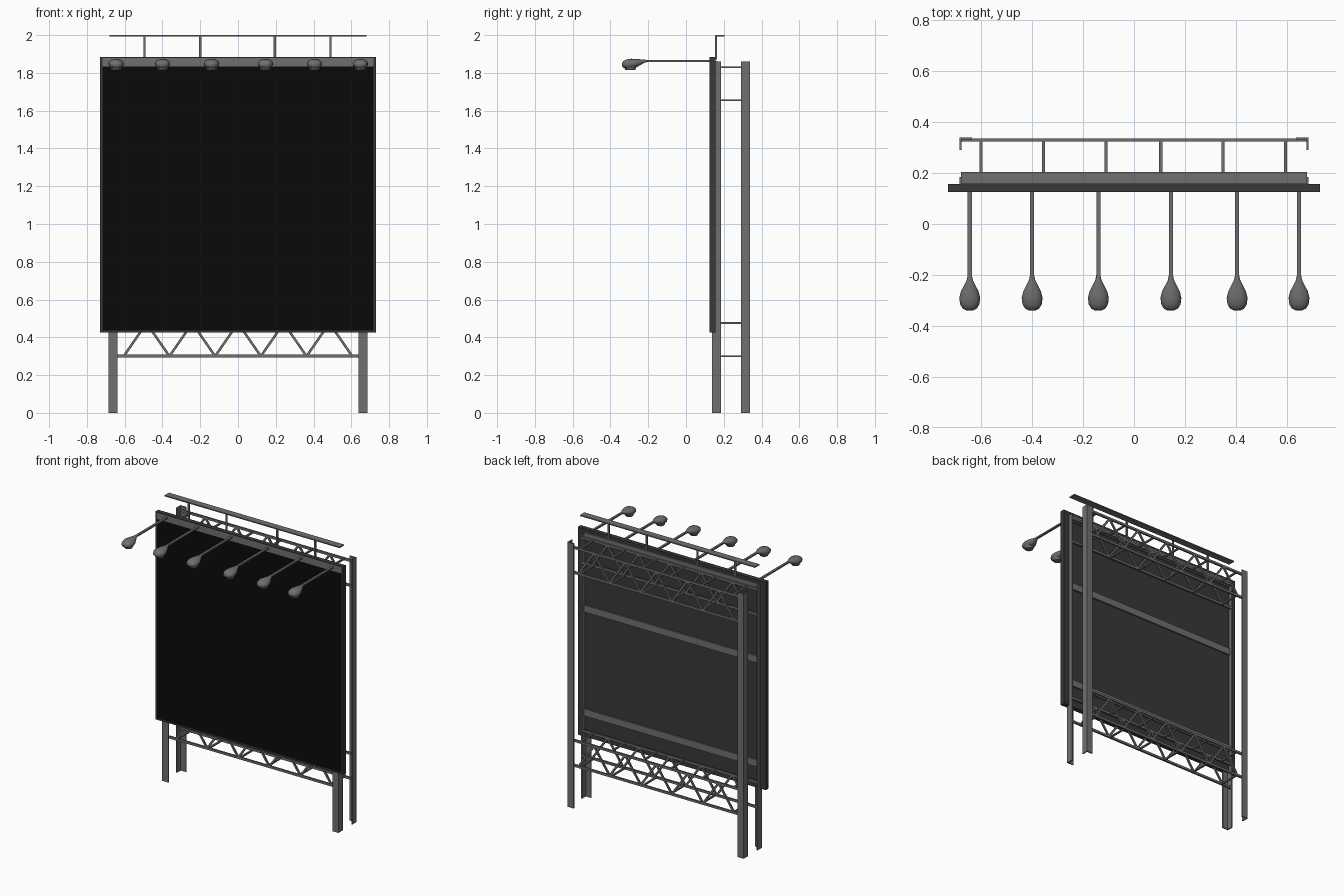
import bpy, bmesh, math
from mathutils import Vector, Matrix

if "Cube" in bpy.data.objects:
    bpy.data.objects.remove(bpy.data.objects["Cube"])


def material(name, value):
    m = bpy.data.materials.new(name)
    m.use_nodes = True
    m.diffuse_color = (value, value, value, 1)
    m.node_tree.nodes["Principled BSDF"].inputs["Base Color"].default_value = (value, value, value, 1)
    return m


STEEL = material("grey steel", 0.16)
FRAME = material("dark grey frame", 0.04)
BLACK = material("black panel", 0.003)


def finish(name, bm, mat):
    bmesh.ops.recalc_face_normals(bm, faces=bm.faces)
    me = bpy.data.meshes.new(name)
    bm.to_mesh(me)
    bm.free()
    me.materials.append(mat)
    ob = bpy.data.objects.new(name, me)
    bpy.context.collection.objects.link(ob)
    return ob


def add_box(bm, x, y, z):
    """Box from three (low, high) ranges."""
    size = [r[1] - r[0] for r in (x, y, z)]
    mid = [(r[0] + r[1]) / 2 for r in (x, y, z)]
    bmesh.ops.create_cube(bm, size=1, matrix=Matrix.Translation(mid) @ Matrix.Diagonal((*size, 1)))


def add_strut(bm, a, b, width, depth):
    """Square bar between two points in an x-z plane."""
    a, b = Vector(a), Vector(b)
    d = b - a
    turn = Matrix.Rotation(math.atan2(d.x, d.z), 4, 'Y')
    bmesh.ops.create_cube(bm, size=1, matrix=Matrix.Translation((a + b) / 2) @ turn
                          @ Matrix.Diagonal((width, depth, d.length, 1)))


def boxes(name, mat, *ranges):
    bm = bmesh.new()
    for r in ranges:
        add_box(bm, *r)
    return finish(name, bm, mat)


# Display board: backing, raised rim, black face and grey top strip
W, LOW, HIGH = 0.73, 0.425, 1.885
RIM = 0.012
boxes("board_backing", FRAME, ((-W, W), (0.132, 0.157), (LOW, HIGH)))
rim_y = (0.125, 0.14)
boxes("board_rim", FRAME,
      ((-W, -W + RIM), rim_y, (LOW, HIGH)), ((W - RIM, W), rim_y, (LOW, HIGH)),
      ((-W + RIM, W - RIM), rim_y, (LOW, LOW + RIM)),
      ((-W + RIM, W - RIM), rim_y, (HIGH - 0.006, HIGH)))
inside = (-W + RIM, W - RIM)
boxes("board_face", BLACK, (inside, (0.128, 0.134), (LOW + RIM, 1.835)))
boxes("board_top_strip", STEEL, (inside, (0.126, 0.134), (1.835, HIGH - 0.006)))

# Horizontal stiffeners on the back of the board
for label, z in (("lower", 0.6), ("middle", 1.33), ("upper", 1.84)):
    boxes(label + "_stiffener", STEEL, ((-0.68, 0.68), (0.155, 0.168), (z - 0.024, z + 0.024)))

# Angle-iron posts with the corner facing outward
OUT, FLANGE, T, TOP = 0.685, 0.048, 0.008, 1.86
for side, s in (("left", 1), ("right", -1)):
    for place, corner, d in (("front", 0.137, 1), ("back", 0.339, -1)):
        bm = bmesh.new()
        profile = [(0, 0), (FLANGE, 0), (FLANGE, T), (T, T), (T, FLANGE), (0, FLANGE)]
        f = bm.faces.new([bm.verts.new((s * (OUT - u), corner + d * v, 0)) for u, v in profile])
        ext = bmesh.ops.extrude_face_region(bm, geom=[f])
        top = [e for e in ext["geom"] if isinstance(e, bmesh.types.BMVert)]
        bmesh.ops.translate(bm, verts=top, vec=(0, 0, TOP))
        finish(f"{place}_{side}_post", bm, STEEL)

# Trusses: chords, zigzag struts and cross ties
NODES = [-0.605 + 0.242 * i for i in range(6)]
TIES = [-0.6, -0.355, -0.11, 0.105, 0.35, 0.595]
for level, z0, z1 in (("lower", 0.30, 0.475), ("upper", 1.655, 1.83)):
    for place, y in (("front", 0.177), ("back", 0.329)):
        bm = bmesh.new()
        for z in (z0, z1):
            add_box(bm, (-0.677, 0.677), (y - 0.006, y + 0.006), (z - 0.008, z + 0.008))
        for a, b in zip(NODES, NODES[1:]):
            mid = (a + b) / 2
            add_strut(bm, (a, y, z0), (mid, y, z1), 0.013, 0.01)
            add_strut(bm, (mid, y, z1), (b, y, z0), 0.013, 0.01)
        finish(f"{place}_{level}_truss", bm, STEEL)
    boxes(level + "_cross_ties", STEEL,
          *[((x - 0.006, x + 0.006), (0.177, 0.329), (z - 0.005, z + 0.005))
            for x in TIES for z in (z0, z1)])

# Top rail on short uprights
boxes("top_rail", STEEL, ((-0.68, 0.68), (0.157, 0.205), (1.992, 2.0)))
boxes("top_rail_uprights", STEEL,
      *[((x - 0.006, x + 0.006), (0.153, 0.163), (1.87, 1.994)) for x in (-0.495, -0.2, 0.195, 0.49)])

# Teardrop lamps on arms: sections are (y, half width, half height, centre z)
SECTIONS = [(-0.339, 0.014, 0.008, 1.844), (-0.332, 0.028, 0.018, 1.845),
            (-0.315, 0.038, 0.025, 1.846), (-0.29, 0.041, 0.027, 1.848),
            (-0.265, 0.035, 0.023, 1.851), (-0.24, 0.022, 0.015, 1.857),
            (-0.22, 0.012, 0.008, 1.862), (-0.2, 0.008, 0.005, 1.863)]
SIDES = 16
for i, x in enumerate((-0.645, -0.4, -0.14, 0.145, 0.405, 0.648), 1):
    bm = bmesh.new()
    rings = []
    for y, w, h, z in SECTIONS:
        angles = [2 * math.pi * k / SIDES for k in range(SIDES)]
        rings.append([bm.verts.new((x + w * math.cos(a), y, z + h * math.sin(a))) for a in angles])
    for r, q in zip(rings, rings[1:]):
        for k in range(SIDES):
            n = (k + 1) % SIDES
            bm.faces.new((r[k], r[n], q[n], q[k]))
    bm.faces.new(rings[0])
    bm.faces.new(rings[-1])
    # Shallow lens under the lamp head
    bmesh.ops.create_cone(bm, cap_ends=True, segments=SIDES, radius1=0.026, radius2=0.034, depth=0.02,
                          matrix=Matrix.Translation((x, -0.295, 1.825)))
    lamp = finish(f"lamp_{i}", bm, STEEL)
    bpy.ops.object.select_all(action='DESELECT')
    lamp.select_set(True)
    bpy.context.view_layer.objects.active = lamp
    bpy.ops.object.shade_smooth_by_angle(angle=math.radians(40))
    boxes(f"lamp_arm_{i}", STEEL, ((x - 0.008, x + 0.008), (-0.215, 0.14), (1.858, 1.868)))
